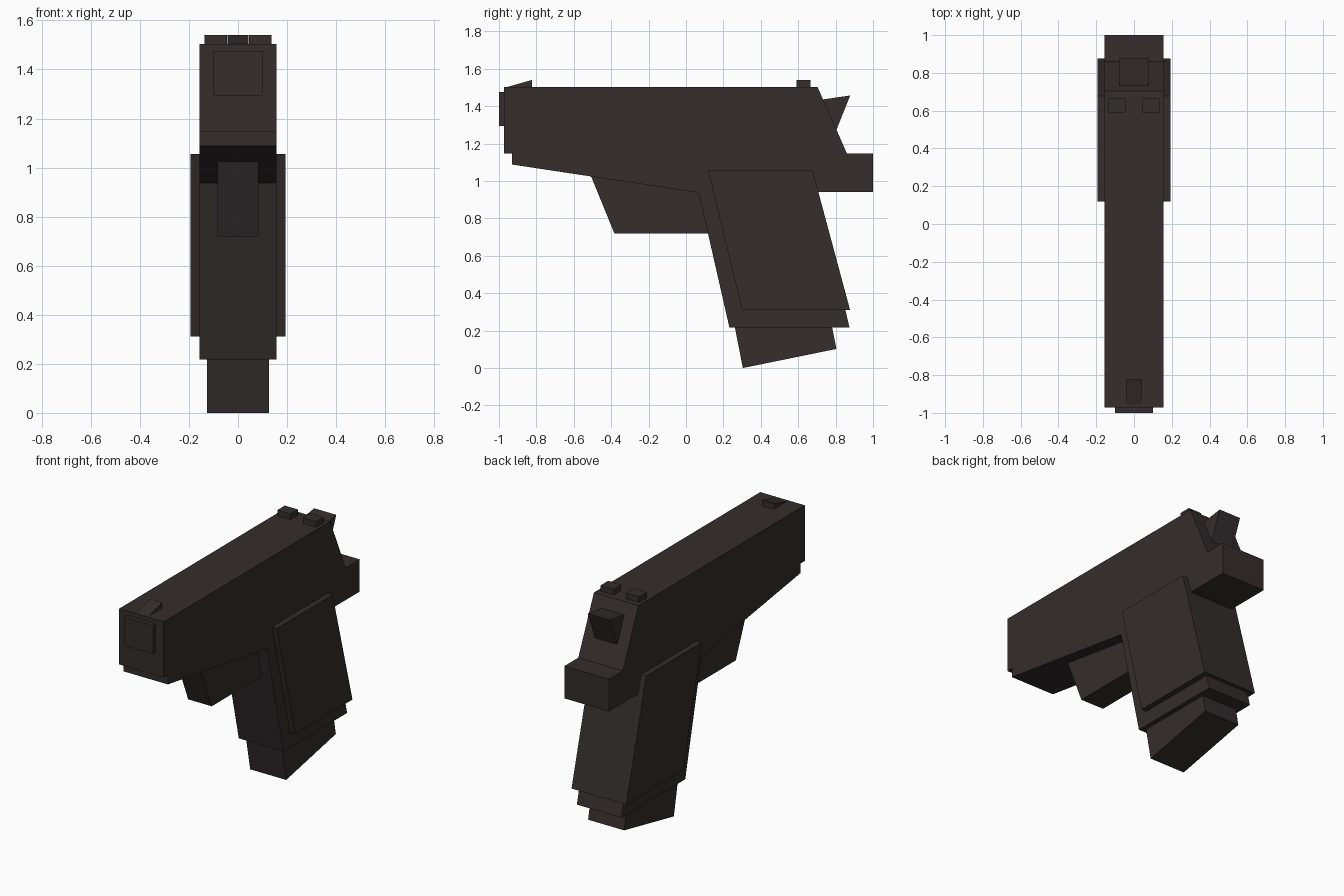
import bpy
import bmesh

if "Cube" in bpy.data.objects:
    bpy.data.objects.remove(bpy.data.objects["Cube"])

gunmetal = bpy.data.materials.new("dark gunmetal")
gunmetal.diffuse_color = (0.035, 0.026, 0.027, 1.0)
gunmetal.use_nodes = True
gunmetal.node_tree.nodes["Principled BSDF"].inputs["Base Color"].default_value = gunmetal.diffuse_color


def extrude_profile(name, profile, x0, x1):
    """Solid from a side profile of (y, z) points, spanning x0 to x1."""
    bm = bmesh.new()
    face = bm.faces.new([bm.verts.new((x0, y, z)) for y, z in profile])
    result = bmesh.ops.extrude_face_region(bm, geom=[face])
    moved = [v for v in result["geom"] if isinstance(v, bmesh.types.BMVert)]
    bmesh.ops.translate(bm, verts=moved, vec=(x1 - x0, 0, 0))
    bmesh.ops.recalc_face_normals(bm, faces=bm.faces[:])
    mesh = bpy.data.meshes.new(name)
    bm.to_mesh(mesh)
    bm.free()
    mesh.materials.append(gunmetal)
    obj = bpy.data.objects.new(name, mesh)
    bpy.context.collection.objects.link(obj)
    return obj


def centred(name, profile, half_width):
    return extrude_profile(name, profile, -half_width, half_width)


def rect(y0, y1, z0, z1):
    return [(y0, z0), (y1, z0), (y1, z1), (y0, z1)]


BODY = 0.157
TOP = 1.503

# Upper slide with sloped rear
centred("slide", [(-0.972, 1.148), (0.86, 1.148), (0.703, TOP), (-0.972, TOP)], BODY)

# Frame: tapered underside, raked grip and rear tang
centred("frame", [(-0.93, 1.148), (-0.93, 1.088), (0.068, 0.937), (0.232, 0.217),
                  (0.874, 0.217), (0.705, 0.942), (1.0, 0.942), (1.0, 1.148)], BODY)

# Wider grip panel block running through the handle
centred("grip_panels", [(0.118, 1.055), (0.30, 0.311), (0.877, 0.311), (0.677, 1.055)], 0.193)

# Magazine base below the handle
centred("magazine_base", [(0.255, 0.25), (0.304, 0.0), (0.804, 0.102), (0.775, 0.25)], 0.127)

# Solid trigger guard block, its top buried in the frame
centred("trigger_guard", [(-0.508, 1.026), (-0.383, 0.72), (0.15, 0.72), (0.15, 1.026)], 0.083)

# Muzzle plate
centred("muzzle", rect(-1.0, -0.95, 1.293, 1.475), 0.1)

# Hammer behind the slide
centred("hammer", [(0.70, 1.431), (0.733, 1.436), (0.878, 1.457), (0.804, 1.273), (0.70, 1.40)], 0.078)

# Wedge front sight and the pair of rear sights
centred("front_sight", [(-0.965, 1.50), (-0.824, 1.50), (-0.824, 1.54)], 0.042)
for side, sign in (("left", -1), ("right", 1)):
    extrude_profile("rear_sight_" + side, rect(0.59, 0.665, 1.49, 1.54), sign * 0.044, sign * 0.136)
